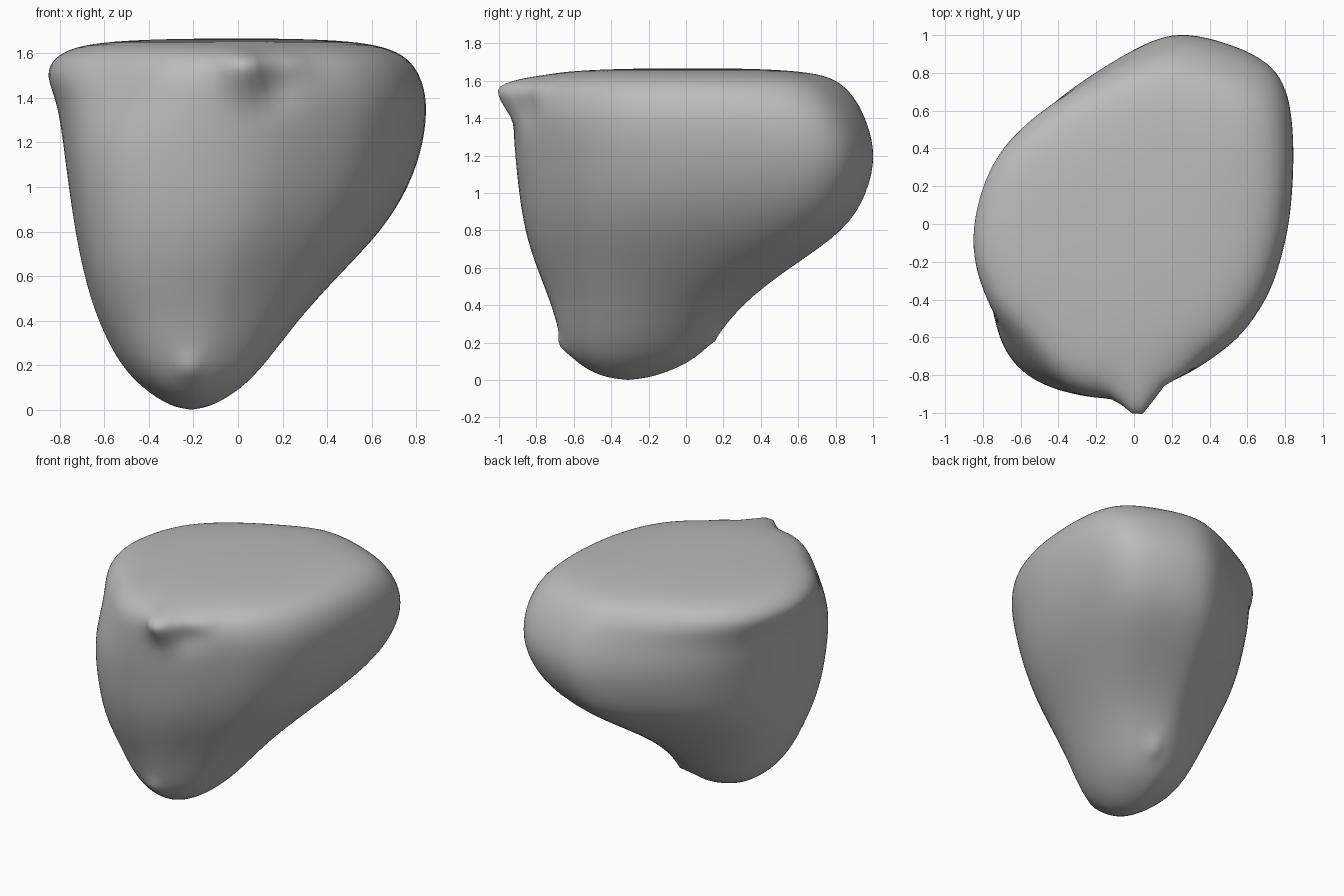
import bpy
import bmesh
import math
from mathutils import Vector

if "Cube" in bpy.data.objects:
    bpy.data.objects.remove(bpy.data.objects["Cube"], do_unlink=True)

# Plan outline of the boulder, counter-clockwise from the back
OUTLINE = [(.19, 1.01), (0, .94), (-.3, .77), (-.53, .6), (-.69, .42), (-.79, .2),
           (-.84, -.03), (-.825, -.23), (-.8, -.45), (-.75, -.64), (-.64, -.78),
           (-.48, -.87), (-.25, -.92), (.03, -.89), (.22, -.81), (.48, -.64),
           (.6, -.52), (.72, -.33), (.78, -.13), (.82, .05), (.84, .35),
           (.815, .6), (.77, .73), (.69, .83), (.55, .91), (.37, .98)]

# Level: height, then the left-right and front-back extents
LEVELS = [(.02, -.31, -.11, -.46, -.16),
          (.09, -.42, .01, -.59, .02),
          (.2, -.53, .12, -.67, .15),
          (.4, -.63, .27, -.72, .29),
          (.6, -.69, .45, -.8, .55),
          (.8, -.73, .64, -.86, .85),
          (1, -.76, .76, -.89, .96),
          (1.2, -.785, .825, -.915, 1.005),
          (1.38, -.81, .845, -.935, .96),
          (1.5, -.86, .815, -.935, .9),
          (1.58, -.82, .76, -.89, .83),
          (1.63, -.73, .66, -.8, .74),
          (1.655, -.56, .5, -.6, .56),
          (1.665, -.3, .28, -.3, .32)]

# Corner swell: direction, where it starts, height, spread, amount
CORNERS = [((-1, -1), .8, 1.56, .2, -.19),
           ((-1, -1), .8, .9, .3, .03),
           ((1, 1), .8, 1.1, .35, .04),
           ((1, 1), .8, .45, .18, -.07),
           ((-1, 1), .5, 1.58, .13, .06),
           ((-1, 1), .5, .95, .3, -.03)]

GROW = 1.012  # makes up for the rounding of the loft


def ring_points(level):
    """Fit the outline into a level's extents, rounder towards the foot."""
    z, left, right, front, back = level
    centre = Vector(((left + right) / 2, (front + back) / 2, z))
    blend = min(1, z / .6)
    for x, y in OUTLINE:
        shape = Vector((x / .84, (y - .04) / .96))
        shape = shape.normalized().lerp(shape, blend)
        swell = GROW
        for direction, start, height, spread, amount in CORNERS:
            reach = shape.dot(Vector(direction).normalized()) - start
            weight = (max(0, reach) / .35) ** 2
            swell += amount * weight * math.exp(-((z - height) / spread) ** 2)
        shape *= swell
        yield centre + Vector((shape.x * (right - left) / 2,
                               shape.y * (back - front) / 2, 0))


# Loft the levels and close both ends with fans
bm = bmesh.new()
rings = [[bm.verts.new(p) for p in ring_points(level)] for level in LEVELS]
foot = bm.verts.new((-.21, -.31, -.003))
crown = bm.verts.new((0, 0, 1.667))
count = len(OUTLINE)
for i in range(count):
    j = (i + 1) % count
    for low, high in zip(rings, rings[1:]):
        bm.faces.new((low[i], low[j], high[j], high[i]))
    bm.faces.new((foot, rings[0][j], rings[0][i]))
    bm.faces.new((crown, rings[-1][i], rings[-1][j]))
bmesh.ops.recalc_face_normals(bm, faces=bm.faces)
mesh = bpy.data.meshes.new("boulder")
bm.to_mesh(mesh)
bm.free()
boulder = bpy.data.objects.new("boulder", mesh)
bpy.context.collection.objects.link(boulder)
bpy.context.view_layer.objects.active = boulder
boulder.select_set(True)

# Round the loft
smooth = boulder.modifiers.new("rounding", "SUBSURF")
smooth.levels = smooth.render_levels = 2
bpy.ops.object.modifier_apply(modifier=smooth.name)


def pinch(centre, push, radius):
    """Pull a soft local spur or dent out of the surface."""
    for v in boulder.data.vertices:
        distance = (v.co - Vector(centre)).length / radius
        v.co += Vector(push) * math.exp(-distance ** 2)


# Front spur with its rim and hollow, then the nicks near the foot
pinch((.16, -.83, 1.45), (0, .03, 0), .1)
pinch((.22, -.78, 1.57), (.02, -.03, 0), .09)
pinch((.03, -.87, 1.46), (0, -.03, 0), .1)
pinch((.03, -.88, 1.56), (0, -.13, .01), .11)
pinch((-.22, -.66, .18), (0, -.03, 0), .06)
pinch((-.05, .14, .2), (0, .03, -.01), .06)

# One plain stone colour
stone = bpy.data.materials.new("grey stone")
stone.use_nodes = True
colour = (.5, .5, .5, 1)
stone.diffuse_color = colour
stone.node_tree.nodes["Principled BSDF"].inputs["Base Color"].default_value = colour
boulder.data.materials.append(stone)
bpy.ops.object.shade_smooth_by_angle(angle=math.radians(50))
